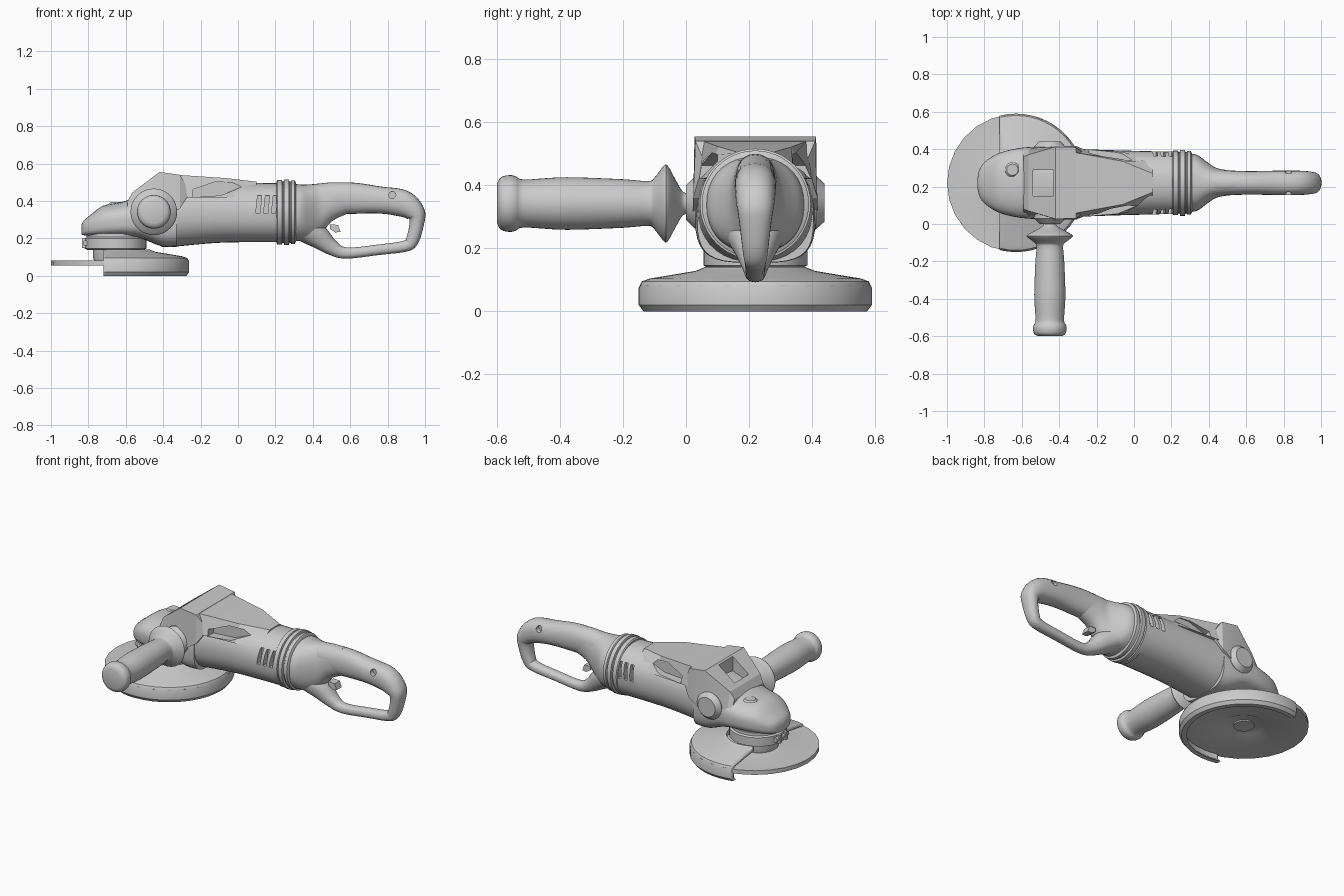
import bpy, bmesh, math
from mathutils import Vector as V

if "Cube" in bpy.data.objects:
    bpy.data.objects.remove(bpy.data.objects["Cube"])

CY = 0.22                      # y of the tool's centre line
X, Y, Z = V((1, 0, 0)), V((0, 1, 0)), V((0, 0, 1))


def skin(name, rings, caps=True, closed=False, angle=35):
    """Bridge a list of equal point rings into one mesh object."""
    bm = bmesh.new()
    vs = [[bm.verts.new(p) for p in r] for r in rings]
    n = len(vs[0])
    pairs = list(zip(vs, vs[1:])) + ([(vs[-1], vs[0])] if closed else [])
    for a, b in pairs:
        for i in range(n):
            j = (i + 1) % n
            bm.faces.new((a[i], a[j], b[j], b[i]))
    if caps and not closed:
        bm.faces.new(vs[0])
        bm.faces.new(vs[-1])
    bmesh.ops.recalc_face_normals(bm, faces=bm.faces[:])
    me = bpy.data.meshes.new(name)
    bm.to_mesh(me)
    bm.free()
    ob = bpy.data.objects.new(name, me)
    bpy.context.collection.objects.link(ob)
    shade(ob, angle)
    return ob


def shade(ob, angle=35):
    bpy.ops.object.select_all(action='DESELECT')
    ob.select_set(True)
    bpy.context.view_layer.objects.active = ob
    bpy.ops.object.shade_smooth_by_angle(angle=math.radians(angle))


def oval(c, u, v, ru, rv, lo=2.0, hi=2.0, n=36):
    """Superellipse ring; separate exponents for the -v and +v halves."""
    out = []
    for i in range(n):
        a = 2 * math.pi * i / n
        s, k = math.sin(a), math.cos(a)
        e = 2 / (hi if s > 0 else lo)
        out.append(V(c) + u * ru * math.copysign(abs(k) ** e, k)
                   + v * rv * math.copysign(abs(s) ** e, s))
    return out


def smooth(p, k=4):
    """Catmull-Rom interpolation of tuples."""
    out = []
    for i in range(len(p) - 1):
        q = [p[max(i - 1, 0)], p[i], p[i + 1], p[min(i + 2, len(p) - 1)]]
        for s in range(k):
            t = s / k
            out.append(tuple(0.5 * (2 * b + (c - a) * t + (2 * a - 5 * b + 4 * c - d) * t * t
                                    + (3 * b - a - 3 * c + d) * t ** 3) for a, b, c, d in zip(*q)))
    return out + [p[-1]]


def lathe(name, prof, c, axis, n=40, closed=False):
    """Revolve (radius, height) pairs around an axis through c."""
    u, v = {'x': (Y, Z), 'y': (Z, X), 'z': (X, Y)}[axis]
    w = u.cross(v)
    return skin(name, [oval(V(c) + w * h, u, v, r, r, n=n) for r, h in prof], closed=closed)


def loft(name, secs, lo=2.0, hi=2.0, k=4):
    """Hull along x from (x, bottom, top, half width)."""
    return skin(name, [oval((x, CY, (b + t) / 2), Y, Z, w, (t - b) / 2, lo, hi)
                       for x, b, t, w in smooth(secs, k)])


def shell(name, secs):
    """Faceted hull along x from (x, bottom, top, half width bottom, half width top)."""
    return skin(name, [[V((x, CY + s * w, z)) for s, w, z in
                        ((-1, wb, b), (1, wb, b), (1, wt, t), (-1, wt, t))]
                       for x, b, t, wb, wt in secs], angle=15)


def prism(name, poly, y0, y1):
    return skin(name, [[V((x, y, z)) for x, z in poly] for y in (y0, y1)])


def cut(ob, cutters):
    for c in cutters:
        m = ob.modifiers.new('cut', 'BOOLEAN')
        m.object, m.operation, m.solver = c, 'DIFFERENCE', 'EXACT'
        bpy.context.view_layer.objects.active = ob
        bpy.ops.object.modifier_apply(modifier=m.name)
    shade(ob, 30)


# cutting disc with dished centre, and its nut
D = (-0.631, CY, 0)
lathe('cutting_disc', [(.11, .066), (.13, .056), (.368, .056), (.368, .082), (.13, .082), (.1, .09)], D, 'z', 26)
lathe('disc_nut', [(.06, .058), (.06, .07)], D, 'z', 24)

# half guard: revolved shell trimmed by a plane
guard = lathe('wheel_guard', [(.16, .14), (.19, .128), (.335, .104), (.36, .095), (.37, .075), (.37, .02),
                              (.355, 0), (.325, 0), (.345, .02), (.35, .075), (.33, .088), (.16, .11)],
              D, 'z', 56, closed=True)
bm = bmesh.new()
bm.from_mesh(guard.data)
cutres = bmesh.ops.bisect_plane(bm, geom=bm.verts[:] + bm.edges[:] + bm.faces[:],
                                plane_co=(-.72, 0, 0), plane_no=(-1, 0, 0), clear_outer=True)
bmesh.ops.holes_fill(bm, edges=[e for e in bm.edges if e.is_boundary])
bm.to_mesh(guard.data)
bm.free()

# spindle, guard collar and clamp
N = (-.655, CY, 0)
lathe('spindle', [(.115, .08), (.12, .1), (.12, .15)], N, 'z')
lathe('guard_collar', [(.15, .138), (.165, .146), (.165, .2), (.155, .207), (.155, .225)], N, 'z')
for s in (-1, 1):
    prism('clamp_lug', [(-.835, .15), (-.79, .15), (-.79, .2), (-.835, .2)], CY + s * .02, CY + s * .04)
lathe('clamp_bolt', [(.014, -.06), (.014, .06)], (-.815, CY, .175), 'y', 12)

# gear head with flat underside and rounded nose
head = loft('gear_head', [(-.838, .222, .27, .02), (-.825, .217, .295, .075), (-.79, .213, .325, .118),
                          (-.72, .21, .375, .16), (-.62, .21, .395, .185), (-.52, .2, .43, .193),
                          (-.41, .158, .47, .19), (-.33, .155, .48, .185)], lo=3.6, hi=2.3)
lathe('lock_button', [(.04, 0), (.04, .385), (.03, .395)][1:], (-.65, .29, 0), 'z', 20)
lathe('side_boss', [(.055, 0), (.085, .03), (.085, .412), (.06, .44)], (-.45, 0, .345), 'y')

# motor housing with vents
body = loft('motor_housing', [(-.41, .153, .5, .185), (-.35, .155, .505, .183), (-.13, .175, .505, .175),
                              (.05, .18, .498, .17), (.23, .18, .495, .166)], lo=2.3, hi=2.2)
cover = shell('rear_cover', [(-.33, .42, .54, .185, .165), (-.06, .42, .522, .165, .115),
                             (.1, .44, .503, .12, .05)])
hood = shell('head_hood', [(-.59, .34, .40, .175, .14), (-.565, .33, .445, .185, .15),
                           (-.42, .29, .555, .197, .193), (-.31, .36, .54, .197, .19),
                           (-.27, .42, .47, .18, .16)])
cut(hood, [w := prism('window_cutter', [(-.54, .42), (-.43, .45), (-.43, .62), (-.54, .62)],
                      CY - .07, CY + .07)])
cutters = [w]
wedges, slots = [], []
for s in (-1, 1):
    wedges.append(prism('wedge_cutter', [(-.24, .42), (-.24, .462), (-.12, .503), (.06, .492), (-.09, .43)],
                        CY + s * .12, CY + s * .3))
    for i in range(3):
        x = .095 + i * .042
        slots.append(prism('slot_cutter', [(x, .335), (x + .022, .335), (x + .032, .43), (x + .01, .43)],
                           CY + s * .13, CY + s * .3))
cut(body, wedges + slots)
cut(cover, wedges)
cutters += wedges + slots

# ribbed joint between motor and rear handle
lathe('joint_rings', [(.165, .205), (.172, .21), (.172, .235), (.164, .238), (.164, .244), (.176, .247),
                      (.176, .272), (.164, .275), (.164, .281), (.17, .285), (.17, .303), (.158, .31)],
      (0, CY, .34), 'x', 48)

# rear handle: neck flowing into a closed grip loop
loft('handle_neck', [(.29, .185, .492, .157), (.34, .185, .488, .148), (.39, .185, .489, .112),
                     (.44, .215, .494, .08), (.5, .29, .499, .068), (.58, .33, .499, .06)], 2.2, 2.2)
path = smooth([(.42, .41, .08, .07), (.6, .415, .084, .063), (.76, .405, .072, .065), (.88, .387, .072, .065),
               (.945, .34, .055, .06), (.957, .29, .04, .052), (.932, .19, .035, .04), (.89, .158, .03, .034),
               (.75, .139, .028, .032), (.58, .122, .03, .032), (.5, .152, .042, .045),
               (.42, .215, .065, .075), (.33, .27, .075, .11)], 5)
rings = []
for i, (x, z, t, w) in enumerate(path):
    a, b = path[max(i - 1, 0)], path[min(i + 1, len(path) - 1)]
    d = V((b[0] - a[0], 0, b[1] - a[1])).normalized()
    rings.append(oval((x, CY, z), Y, d.cross(Y), w, t, 2.3, 2.3, 24))
grip = skin('rear_grip_loop', rings)
cutters.append(lathe('hole_cutter', [(.019, 0), (.019, .5)], (.825, 0, .432), 'y', 16))
cut(grip, cutters[-1:])
lathe('grip_screw', [(.019, -.035), (.019, .035)], (.825, CY, .432), 'y', 16)
prism('trigger', [(.49, .275), (.535, .272), (.548, .235), (.52, .232), (.492, .25)], CY - .025, CY + .025)

# side handle with flared hand stop
lathe('side_handle', smooth([(.06, -.6), (.083, -.588), (.09, -.56), (.086, -.54), (.076, -.515), (.082, -.42),
                             (.083, -.35), (.077, -.2), (.071, -.12), (.082, -.1), (.118, -.072), (.12, -.058),
                             (.07, -.03), (.036, -.008), (.033, .02)], 3), (-.45, 0, .342), 'y')

for c in cutters:
    bpy.data.objects.remove(c)
